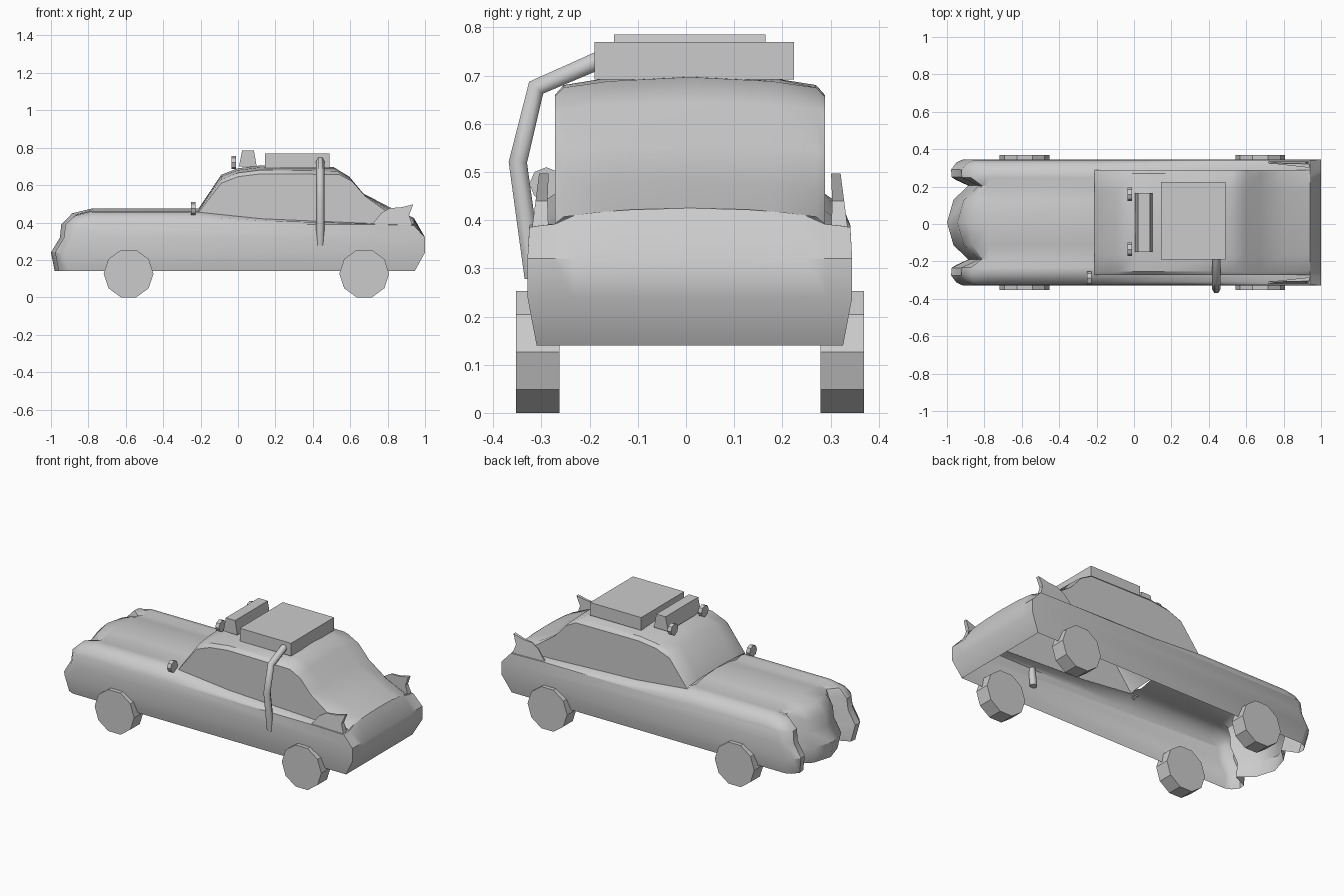
import bpy, math
from mathutils import Vector
import bmesh

if "Cube" in bpy.data.objects:
    bpy.data.objects.remove(bpy.data.objects["Cube"])

CY = 0.008  # centre line of the car (the side pipe shifts the bounds)


def make(name, verts, faces, smooth=None):
    me = bpy.data.meshes.new(name)
    me.from_pydata([(x, y + CY, z) for x, y, z in verts], [], faces)
    bm = bmesh.new()
    bm.from_mesh(me)
    bmesh.ops.recalc_face_normals(bm, faces=bm.faces)
    bm.to_mesh(me)
    bm.free()
    ob = bpy.data.objects.new(name, me)
    bpy.context.collection.objects.link(ob)
    if smooth:
        bpy.ops.object.select_all(action='DESELECT')
        ob.select_set(True)
        bpy.context.view_layer.objects.active = ob
        bpy.ops.object.shade_smooth_by_angle(angle=math.radians(smooth))
    return ob


def prism(name, a, b):
    """Closed solid between two matching outlines."""
    n = len(a)
    faces = [tuple(range(n)), tuple(range(n, 2 * n))]
    faces += [(i, (i + 1) % n, n + (i + 1) % n, n + i) for i in range(n)]
    return make(name, a + b, faces)


def box(name, x0, x1, y0, y1, z0, z1):
    o = [(x0, z0), (x1, z0), (x1, z1), (x0, z1)]
    prism(name, [(x, y0, z) for x, z in o], [(x, y1, z) for x, z in o])


def ring(r, n):
    return [(r * math.cos(2 * math.pi * i / n), r * math.sin(2 * math.pi * i / n)) for i in range(n)]


def grid_faces(cols, rows, skip=lambda c, r: False):
    return [(c * rows + r, c * rows + r + 1, (c + 1) * rows + r + 1, (c + 1) * rows + r)
            for c in range(cols - 1) for r in range(rows - 1) if not skip(c, r)]


# lower body: lengthwise profiles lofted across the width, open underneath
# per column: (width fraction, nose x, hood z, mid shoulder z, rear shoulder z, tail z)
half = [(1.0, -0.915, 0.39, 0.39, 0.39, 0.385),
        (0.95, -0.95, 0.43, 0.41, 0.393, 0.388),
        (0.84, -0.978, 0.455, 0.42, 0.395, 0.392),
        (0.72, -0.975, 0.462, 0.42, 0.395, 0.41),
        (0.59, -0.885, 0.452, 0.42, 0.395, 0.416),
        (0.36, -0.965, 0.468, 0.42, 0.395, 0.422),
        (0.0, -1.0, 0.475, 0.42, 0.395, 0.425)]
columns = [(-c[0],) + c[1:] for c in half] + half[-2::-1]
width = [0.318, 0.337, 0.337] + [0.333] * 7 + [0.337, 0.337, 0.318]
verts = []
for u, nose, hood, mid, rear, tail in columns:
    top = nose + 0.055
    prof = [(nose + 0.02, 0.14), (nose, 0.24), (nose + 0.048, 0.32), (top, 0.388),
            (top + 0.35 * (-0.78 - top), 0.388 + 0.7 * (hood - 0.388)), (-0.78, hood),
            (-0.21, hood), (0.13, mid), (0.71, rear), (0.94, tail),
            (1.0, 0.32), (1.0, 0.24), (0.945, 0.14)]
    verts += [(x, u * w, z) for (x, z), w in zip(prof, width)]
rows = 13
faces = grid_faces(len(columns), rows,
                   lambda c, r: 6 <= r <= 8 and 2 <= c < len(columns) - 3)
for base in (0, (len(columns) - 1) * rows):
    for face in ([0, 1, 11, 12], [1, 2, 10, 11], list(range(2, 11))):
        faces.append(tuple(base + i for i in face))
make("body_shell", verts, faces, 35)

# cabin: edge profile and crown profile blended across the roof
edge = [(-0.21, 0.455), (-0.09, 0.61), (0.0, 0.645), (0.12, 0.66), (0.54, 0.657),
        (0.61, 0.62), (0.68, 0.54), (0.80, 0.455), (0.94, 0.392)]
crown = [(-0.21, 0.475), (-0.09, 0.655), (0.0, 0.69), (0.12, 0.705), (0.51, 0.697),
         (0.595, 0.645), (0.67, 0.555), (0.81, 0.482), (0.94, 0.425)]
arc = [(0.28, 0), (0.262, 0.45), (0.17, 0.78), (0, 1)]
arc = [(-y, w) for y, w in arc] + arc[-2::-1]
verts = [tuple(Vector((e[0], y, e[1])).lerp(Vector((c[0], y, c[1])), w))
         for y, w in arc for e, c in zip(edge, crown)]
n = len(edge)
faces = grid_faces(len(arc), n)
for base, side in ((0, -1), ((len(arc) - 1) * n, 1)):
    k = len(verts)
    verts += [(0.71, side * 0.28, 0.393), (0.13, side * 0.28, 0.418)]
    faces.append(tuple(range(base, base + n)) + (k, k + 1))
make("cabin", verts, faces, 35)

# tail fins, widening to the rear
fin = [(0.71, 0.38), (0.765, 0.45), (0.81, 0.477), (0.87, 0.481), (0.937, 0.497),
       (0.915, 0.44), (0.935, 0.38)]
for name, s in (("left", 1), ("right", -1)):
    outer = [(x, s * (0.328 - 0.13 * (z - 0.38)), z) for x, z in fin]
    inner = [(x, s * (0.318 - 0.11 * (x - 0.71)), z) for x, z in fin]
    prism(name + "_tail_fin", outer, inner)

# ten-sided wheels
for end, x in (("front", -0.585), ("rear", 0.675)):
    for name, s in (("left", 1), ("right", -1)):
        r = ring(0.133, 10)
        prism(f"{end}_{name}_wheel", [(x + a, s * 0.271, 0.1265 + b) for a, b in r],
              [(x + a, s * 0.361, 0.1265 + b) for a, b in r])

# small round lamps: two on the roof, one by the windscreen
for name, x, y, z in (("left_roof_lamp", -0.022, 0.151, 0.72),
                      ("right_roof_lamp", -0.022, -0.143, 0.72),
                      ("side_lamp", -0.238, -0.298, 0.475)):
    r = ring(0.035, 8)
    prism(name, [(x - 0.012, y + a, z + b) for a, b in r],
          [(x + 0.012, y + a, z + b) for a, b in r])

# roof light bar and roof box
bar = [(0.005, 0.70), (0.1, 0.70), (0.085, 0.785), (0.022, 0.785)]
prism("roof_light_bar", [(x, -0.157, z) for x, z in bar], [(x, 0.157, z) for x, z in bar])
box("roof_box", 0.145, 0.49, -0.198, 0.216, 0.692, 0.77)

# bent pipe from the roof box into the side panel
cu = bpy.data.curves.new("side_pipe", 'CURVE')
cu.dimensions = '3D'
cu.bevel_depth = 0.022
cu.bevel_resolution = 1
cu.use_fill_caps = True
path = [(-0.15, 0.745), (-0.311, 0.675), (-0.349, 0.52), (-0.316, 0.28)]
sp = cu.splines.new('POLY')
sp.points.add(len(path) - 1)
for p, (y, z) in zip(sp.points, path):
    p.co = (0.44, y, z, 1)
pipe = bpy.data.objects.new("side_pipe", cu)
bpy.context.collection.objects.link(pipe)
bpy.ops.object.select_all(action='DESELECT')
pipe.select_set(True)
bpy.context.view_layer.objects.active = pipe
bpy.ops.object.convert(target='MESH')
